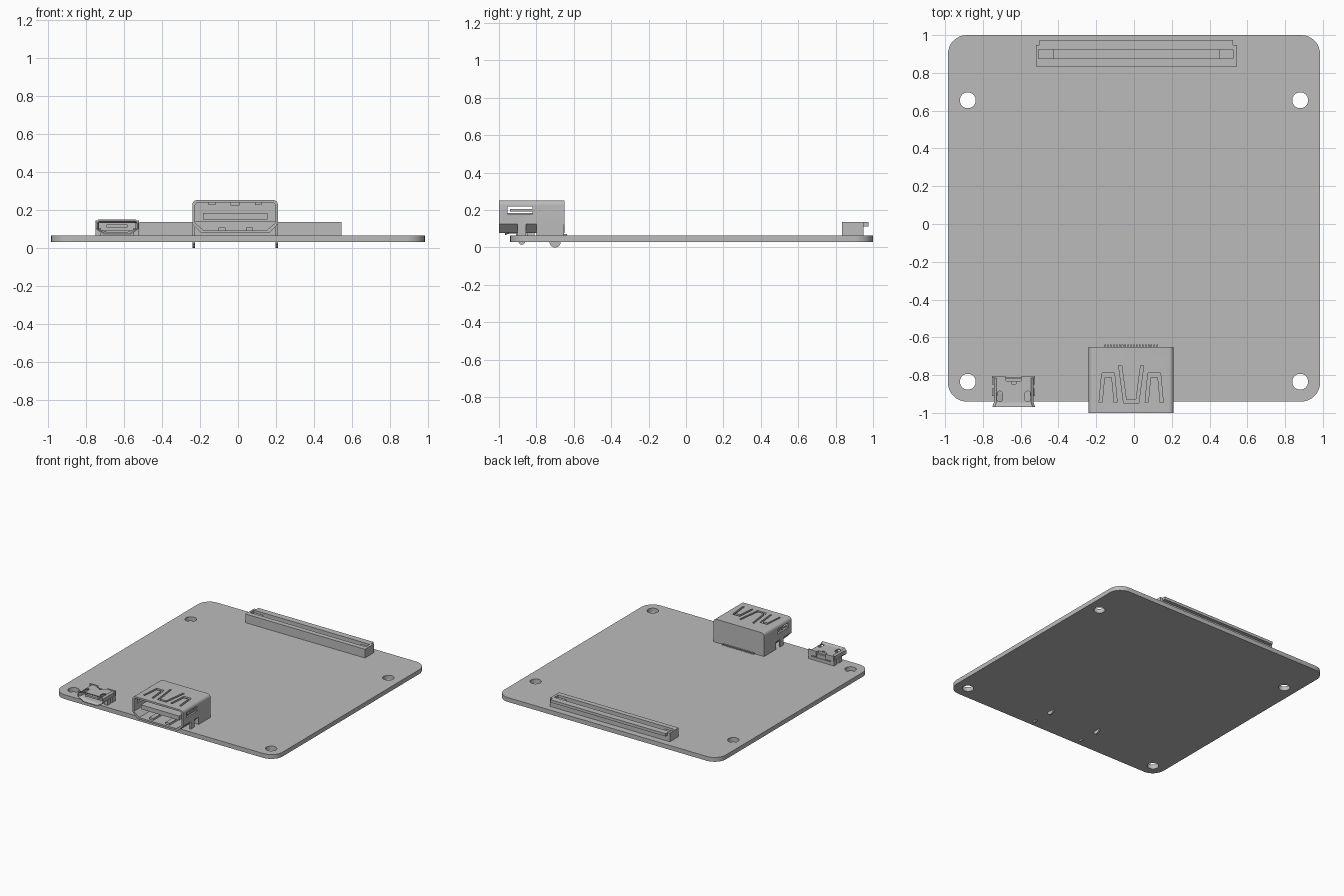
import bpy, bmesh, math
from mathutils import Matrix

if "Cube" in bpy.data.objects:
    bpy.data.objects.remove(bpy.data.objects["Cube"])

grey = bpy.data.materials.new("plain grey")
grey.use_nodes = True
grey.diffuse_color = (0.5, 0.5, 0.5, 1)
grey.node_tree.nodes["Principled BSDF"].inputs["Base Color"].default_value = (0.5, 0.5, 0.5, 1)


def finish(name, bm):
    bmesh.ops.recalc_face_normals(bm, faces=bm.faces)
    me = bpy.data.meshes.new(name)
    bm.to_mesh(me)
    bm.free()
    me.materials.append(grey)
    ob = bpy.data.objects.new(name, me)
    bpy.context.collection.objects.link(ob)
    return ob


def prism(name, pts, lo, hi, axis="z"):
    """Extrude a 2D outline along an axis: (x,y) on z, (x,z) on y, (y,z) on x."""
    place = {"z": lambda a, b, t: (a, b, t), "y": lambda a, b, t: (a, t, b),
             "x": lambda a, b, t: (t, a, b)}[axis]
    bm = bmesh.new()
    rings = [[bm.verts.new(place(a, b, t)) for a, b in pts] for t in (lo, hi)]
    bm.faces.new(rings[0])
    bm.faces.new(rings[1][::-1])
    n = len(pts)
    for i in range(n):
        j = (i + 1) % n
        bm.faces.new((rings[0][i], rings[0][j], rings[1][j], rings[1][i]))
    return finish(name, bm)


def boxes(name, specs):
    """One object made of several (x0, x1, y0, y1, z0, z1) boxes."""
    bm = bmesh.new()
    for x0, x1, y0, y1, z0, z1 in specs:
        m = Matrix.Translation(((x0 + x1) / 2, (y0 + y1) / 2, (z0 + z1) / 2))
        bmesh.ops.create_cube(bm, size=1, matrix=m @ Matrix.Diagonal((x1 - x0, y1 - y0, z1 - z0, 1)))
    return finish(name, bm)


def circle(cx, cy, r, n=32, start=0, sweep=2 * math.pi):
    return [(cx + r * math.cos(start + sweep * i / n), cy + r * math.sin(start + sweep * i / n))
            for i in range(n)]


def rounded(x0, x1, y0, y1, r, n=8):
    pts = []
    for k, (cx, cy) in enumerate([(x1 - r, y1 - r), (x0 + r, y1 - r), (x0 + r, y0 + r), (x1 - r, y0 + r)]):
        a = [k * math.pi / 2 + i * math.pi / 2 / n for i in range(n + 1)]
        pts += [(cx + r * math.cos(t), cy + r * math.sin(t)) for t in a]
    return pts


def cut(ob, cutters):
    """Subtract the cutters, bake the result and drop the cutters."""
    for c in cutters:
        mod = ob.modifiers.new("cut", "BOOLEAN")
        mod.operation, mod.solver, mod.object = "DIFFERENCE", "EXACT", c
    dg = bpy.context.evaluated_depsgraph_get()
    me = bpy.data.meshes.new_from_object(ob.evaluated_get(dg))
    ob.modifiers.clear()
    ob.data = me
    for c in cutters:
        bpy.data.objects.remove(c)
    return ob


def smooth(ob):
    bpy.ops.object.select_all(action="DESELECT")
    ob.select_set(True)
    bpy.context.view_layer.objects.active = ob
    bpy.ops.object.shade_smooth_by_angle(angle=math.radians(30))


# Circuit board with four mounting holes
T = 0.065
board = prism("circuit_board", rounded(-0.985, 0.985, -0.94, 1, 0.1), 0.03, T)
smooth(cut(board, [prism("hole", circle(x, y, 0.042), 0, 0.1)
                   for x in (-0.88, 0.88) for y in (-0.835, 0.655)]))

# Flat cable socket: body, overhanging lip and a stepped slot
socket = prism("cable_socket", [(0.835, T), (0.948, T), (0.948, 0.135), (0.835, 0.135)], -0.52, 0.545, "x")
cut(socket, [boxes("slot", [(-0.505, 0.525, 0.875, 0.925, 0.115, 0.2)]),
             boxes("deep_slot", [(-0.425, 0.45, 0.875, 0.925, 0.085, 0.2)])])
boxes("cable_socket_lip", [(-0.5, 0.525, 0.948, 0.975, 0.113, 0.135)])

# Video port shell: rounded top, tapered underside, hollow from the front
CX, HW = -0.015, 0.225


def port_profile(d):
    w, top, r = HW - d, 0.252 - d, 0.025 - d * 0.6
    right = [(w - 0.045, 0.078 + d), (w, 0.125 + d * 0.4)]
    right += [(w - r + r * math.cos(a), top - r + r * math.sin(a))
              for a in [i * math.pi / 12 for i in range(7)]]
    return [(CX + x, z) for x, z in right] + [(CX - x, z) for x, z in reversed(right)]


def strip(a, b, w=0.016):
    """Narrow slanted slot through the top wall, following the centre line a to b."""
    return prism("slit", [(a[0] - w / 2, a[1]), (a[0] + w / 2, a[1]),
                          (b[0] + w / 2, b[1]), (b[0] - w / 2, b[1])], 0.225, 0.3)


shell = prism("video_port_shell", port_profile(0), -1, -0.65, "y")
cutters = [prism("cavity", port_profile(0.014), -1.1, -0.69, "y")]
for s in (-1, 1):
    # arch-shaped spring outlines either side of the middle tongue
    c = CX + s * 0.122
    for t in (-1, 1):
        cutters.append(strip((c + t * 0.04, -0.945), (c + t * 0.026, -0.795)))
    cutters.append(boxes("bridge", [(c - 0.033, c + 0.033, -0.812, -0.79, 0.225, 0.3)]))
    cutters.append(strip((CX + s * 0.032, -0.948), (CX + s * 0.058, -0.75)))
    # side window
    x = CX + s * HW
    cutters.append(boxes("window", [(x - 0.03, x + 0.03, -0.955, -0.82, 0.18, 0.218)]))
cutters.append(boxes("bridge", [(CX - 0.038, CX + 0.038, -0.948, -0.93, 0.225, 0.3)]))
smooth(cut(shell, cutters))

# Spring arms in the side windows, and bent tips of the top springs
arms = []
for s in (-1, 1):
    x = CX + s * (HW - 0.008)
    arms.append((x - 0.005, x + 0.005, -0.94, -0.82, 0.192, 0.205))
    c = CX + s * 0.122
    arms.append((c - 0.018, c + 0.018, -0.835, -0.812, 0.225, 0.24))
arms.append((CX - 0.024, CX + 0.024, -0.93, -0.9, 0.222, 0.24))
boxes("video_port_springs", arms)

# Port rear block, side legs and contact tongue
boxes("video_port_rear_block", [(CX - HW, CX + HW, -0.8, -0.651, T, 0.14)])
boxes("video_port_tongue", [(-0.185, 0.155, -0.97, -0.68, 0.148, 0.183)])
boxes("video_port_stops", [(x - 0.018, x + 0.018, -0.98, -0.7, 0.088, 0.108) for x in (-0.085, 0.06)])
boxes("video_port_front_legs", [(x - 0.006, x + 0.006, -0.9, -0.855, T - 0.01, 0.15)
                                for x in (CX - HW + 0.006, CX + HW - 0.006)])
for s, side in ((-1, "right"), (1, "left")):
    x = CX + s * (HW - 0.006)
    for y, r, low, label in ((-0.7, 0.03, 0.0, "rear"), (-0.878, 0.018, 0.015, "front")):
        tip = circle(y, low + r, r, 12, math.pi, math.pi) + [(y + r, low + r), (y + r, 0.075), (y - r, 0.075)]
        prism(f"{side}_{label}_port_pin", tip, x - 0.006, x + 0.006, "x")
boxes("video_port_contacts", [(CX + (i - 9) * 0.0153 - 0.004, CX + (i - 9) * 0.0153 + 0.004,
                               -0.66, -0.637, T, T + 0.008) for i in range(19)])

# Small power socket: tapered hollow shell with a flared front rim
UX = -0.637


def usb_profile(g):
    half = [(0.058 + g, 0.074 - g), (0.105 + g, 0.1), (0.105 + g, 0.13), (0.092 + g, 0.14 + g)]
    return [(UX + x, z) for x, z in half] + [(UX - x, z) for x, z in reversed(half)]


def loft(name, sections):
    """Skin a list of (y, grow) power socket sections."""
    bm = bmesh.new()
    rings = [[bm.verts.new((x, y, z)) for x, z in usb_profile(g)] for y, g in sections]
    for a, b in zip(rings, rings[1:]):
        for i in range(len(a)):
            j = (i + 1) % len(a)
            bm.faces.new((a[i], a[j], b[j], b[i]))
    bm.faces.new(rings[0])
    bm.faces.new(rings[-1][::-1])
    return finish(name, bm)


power = loft("power_socket_shell", [(-0.968, 0.008), (-0.945, 0), (-0.815, 0)])
holes = [loft("cavity", [(-1.0, 0.002), (-0.968, 0.002), (-0.945, -0.008), (-0.84, -0.008)]),
         boxes("notch", [(UX - 0.04, UX + 0.04, -0.83, -0.78, 0.12, 0.2)]),
         boxes("vent", [(UX - 0.012, UX + 0.012, -0.848, -0.835, 0.12, 0.2)])]
for s in (-1, 1):
    holes.append(prism("latch", rounded(UX + s * 0.074 - 0.014, UX + s * 0.074 + 0.014,
                                        -0.94, -0.885, 0.012, 4), 0.125, 0.2))
cut(power, holes)
boxes("power_socket_tongue", [(UX - 0.055, UX + 0.055, -0.95, -0.83, 0.108, 0.122)])
boxes("power_socket_tabs", [(UX + s * 0.1 - 0.014, UX + s * 0.1 + 0.014, y, y + 0.04, T, 0.105)
                            for s in (-1, 1) for y in (-0.91, -0.85)])
boxes("power_socket_base", [(UX - 0.085, UX + 0.085, -0.9, -0.81, T, 0.09)])
boxes("power_socket_rear_wings", [(UX + s * 0.078 - 0.036, UX + s * 0.078 + 0.036, -0.816, -0.805, 0.1, 0.143)
                                  for s in (-1, 1)])
